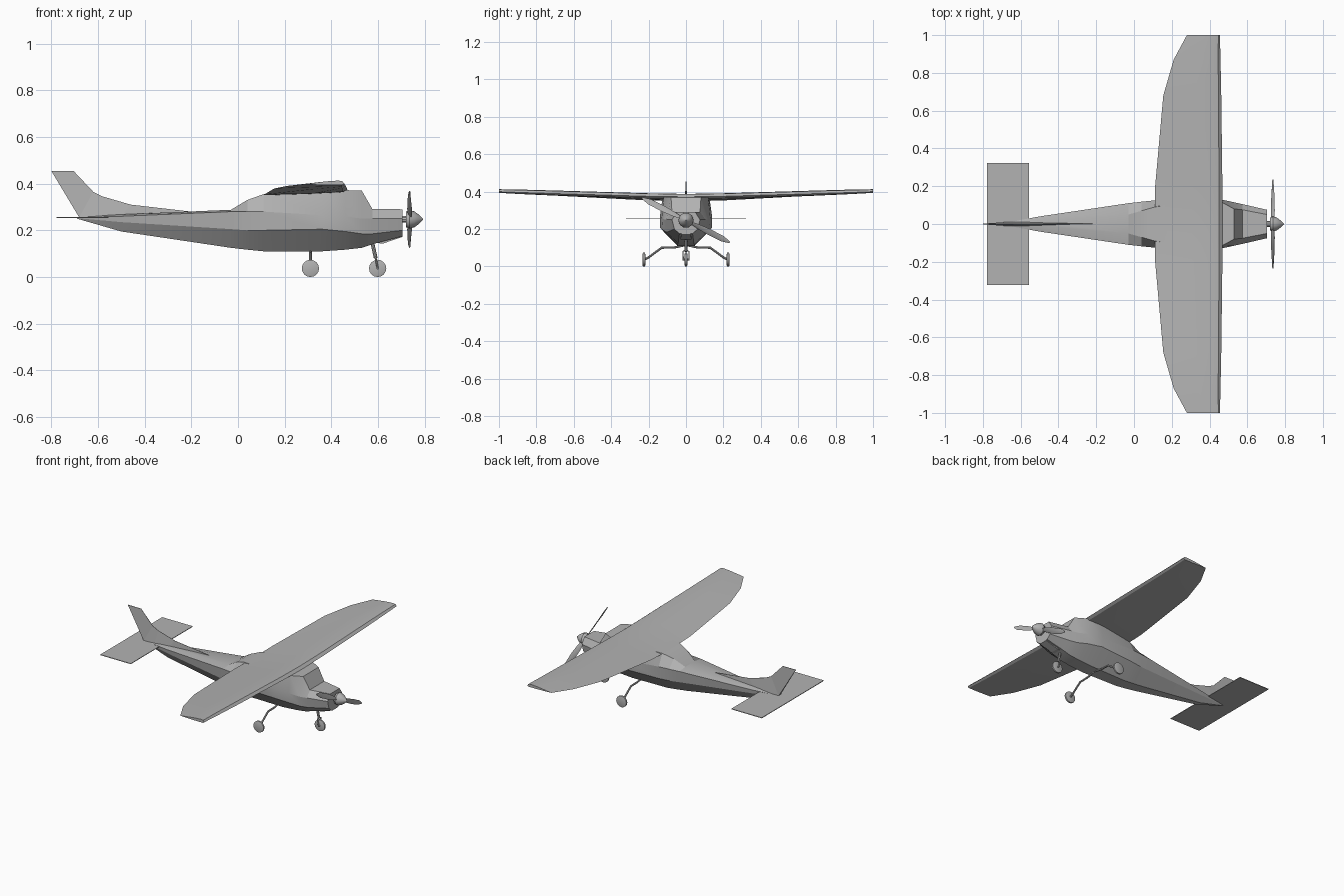
import bpy
import bmesh
import math
from mathutils import Vector, Matrix

cube = bpy.data.objects.get("Cube")
if cube:
    bpy.data.objects.remove(cube, do_unlink=True)

# One plain grey for the whole aircraft
GREY = (0.45, 0.45, 0.45, 1)
paint = bpy.data.materials.new("plain grey")
paint.use_nodes = True
paint.diffuse_color = GREY
for node in paint.node_tree.nodes:
    if node.type == 'BSDF_PRINCIPLED':
        node.inputs["Base Color"].default_value = GREY


def finish(name, bm, smooth=0):
    """Turn a bmesh into a painted object."""
    bmesh.ops.recalc_face_normals(bm, faces=bm.faces)
    mesh = bpy.data.meshes.new(name)
    bm.to_mesh(mesh)
    bm.free()
    mesh.materials.append(paint)
    obj = bpy.data.objects.new(name, mesh)
    bpy.context.collection.objects.link(obj)
    if smooth:
        bpy.ops.object.select_all(action='DESELECT')
        bpy.context.view_layer.objects.active = obj
        obj.select_set(True)
        bpy.ops.object.shade_smooth_by_angle(angle=math.radians(smooth))
    return obj


def loft(name, rings, smooth=0):
    """Skin a row of equal-sized closed rings and cap both ends."""
    bm = bmesh.new()
    rows = [[bm.verts.new(p) for p in ring] for ring in rings]
    for a, b in zip(rows, rows[1:]):
        for i in range(len(a)):
            j = (i + 1) % len(a)
            bm.faces.new((a[i], a[j], b[j], b[i]))
    bm.faces.new(rows[0])
    bm.faces.new(rows[-1])
    return finish(name, bm, smooth)


def tube(name, path, radius, sides=8):
    """Round rod through a few points."""
    path = [Vector(p) for p in path]
    rings = []
    for i, p in enumerate(path):
        along = (path[min(i + 1, len(path) - 1)] - path[max(i - 1, 0)]).normalized()
        turn = along.to_track_quat('Z', 'Y')
        rings.append([p + turn @ Vector((radius * math.cos(t), radius * math.sin(t), 0))
                      for t in (math.tau * k / sides for k in range(sides))])
    return loft(name, rings, 40)


def turned(name, profile, centre, axis, sides=16):
    """Solid of revolution; profile is (distance along axis, radius)."""
    turn = Vector(axis).to_track_quat('Z', 'Y')
    rings = [[Vector(centre) + turn @ Vector((r * math.cos(t), r * math.sin(t), d))
              for t in (math.tau * k / sides for k in range(sides))]
             for d, r in profile]
    return loft(name, rings, 35)


# Fuselage: x, then (half width, z) for belly, chine, shoulder and roof
stations = [
    (-.69, (.002, .25), (.004, .252), (.005, .255), (.002, .257)),
    (-.5, (.015, .195), (.036, .235), (.04, .26), (.012, .268)),
    (-.03, (.035, .125), (.1, .205), (.11, .28), (.05, .288)),
    (.04, (.038, .117), (.11, .2), (.118, .28), (.07, .33)),
    (.11, (.04, .11), (.12, .2), (.125, .28), (.09, .355)),
    (.36, (.045, .11), (.138, .205), (.14, .265), (.125, .368)),
    (.46, (.045, .117), (.125, .195), (.13, .26), (.118, .372)),
    (.53, (.042, .125), (.108, .185), (.115, .25), (.08, .37)),
    (.575, (.04, .14), (.098, .185), (.105, .25), (.075, .292)),
    (.705, (.035, .175), (.062, .2), (.075, .25), (.05, .29)),
]
rings = []
for x, *half in stations:
    rings.append([(x, w, z) for w, z in half] + [(x, -w, z) for w, z in reversed(half)])
loft("fuselage", rings, 18)

# Air intake under the cowl
loft("chin_intake", [[(x, s * w, z) for s, z in ((-1, low), (1, low), (1, .2), (-1, .2))]
                     for x, w, low in ((.56, .02, .15), (.62, .03, .143), (.705, .025, .172))])

# Wing: span position, trailing x and z, leading x and z, thickness
wing_half = [
    (0, .11, .348, .468, .372, .026),
    (.2, .112, .353, .468, .375, .026),
    (.68, .155, .379, .462, .389, .024),
    (.87, .21, .39, .458, .395, .022),
    (1, .28, .397, .455, .4, .018),
]


def wing_ring(y, tx, tz, lx, lz, thick):
    chord = [(0, 0), (.55, .6), (.85, .75), (.95, .6), (1, 0), (.95, -.35), (.6, -.3)]
    return [(tx + (lx - tx) * u, y, tz + (lz - tz) * u + thick * v) for u, v in chord]


mirrored = [(-row[0], *row[1:]) for row in reversed(wing_half[1:])]
loft("wing", [wing_ring(*row) for row in mirrored + wing_half], 25)

# Tailplane: thin flat slab
loft("tailplane", [[(x, y, z) for x, z in ((-.777, .253), (-.555, .253), (-.555, .257), (-.777, .257))]
                   for y in (-.322, .322)])

# Fin with long dorsal fillet, tapering to a thin tip
outline = [(-.2, .28), (-.46, .31), (-.58, .345), (-.62, .365), (-.705, .455)]
rear = [(-.3, .267), (-.5, .26), (-.6, .256), (-.68, .255), (-.8, .455)]
roots = [.001, .008, .012, .01, .002]
fin_rings = []
for front, back, w in zip(outline, rear, roots):
    edge = .001
    fin_rings.append([(front[0], -edge, front[1]), (front[0], edge, front[1]),
                      (back[0], w, back[1]), (back[0], -w, back[1])])
loft("fin", fin_rings)

# Spinner and propeller shaft
HUB = Vector((.735, 0, .247))
turned("spinner", [(-.015, .034), (0, .04), (.02, .034), (.04, .02), (.058, .002)], HUB, (1, 0, 0))
turned("propeller_shaft", [(-.04, .015), (0, .015)], HUB, (1, 0, 0), 10)

# Two twisted blades
blade_axis = Vector((0, .235, -.119)).normalized()
for side, label in ((1, "left"), (-1, "right")):
    out = blade_axis * side
    across = out.cross(Vector((1, 0, 0)))
    blade = []
    for d, w, twist in ((.02, .008, 50), (.07, .016, 40), (.14, .019, 30), (.22, .016, 20), (.262, .005, 15)):
        spin = Matrix.Rotation(math.radians(twist), 3, out)
        flat, deep = spin @ across, spin @ Vector((1, 0, 0))
        blade.append([HUB + out * d + flat * w * a + deep * .003 * b
                      for a, b in ((-1, 0), (0, 1), (1, 0), (0, -1))])
    loft(label + "_propeller_blade", blade, 40)

# Landing gear
TYRE = [(-.008, .028), (-.005, .037), (.005, .037), (.008, .028)]
for side, label in ((1, "left"), (-1, "right")):
    turned(label + "_main_wheel", TYRE, (.31, side * .225, .037), (0, 1, 0))
    tube(label + "_main_leg", [(.31, 0, .115), (.31, side * .06, .102), (.31, side * .13, .1),
                               (.31, side * .205, .045), (.31, side * .225, .037)], .006)
    tube(label + "_nose_fork", [(.588, side * .006, .085), (.59, side * .016, .08),
                                (.598, side * .016, .037)], .004)
turned("nose_wheel", TYRE, (.598, 0, .037), (0, 1, 0))
tube("nose_axle", [(.598, -.018, .037), (.598, .018, .037)], .005)
tube("nose_leg", [(.57, 0, .17), (.59, 0, .08)], .008)
